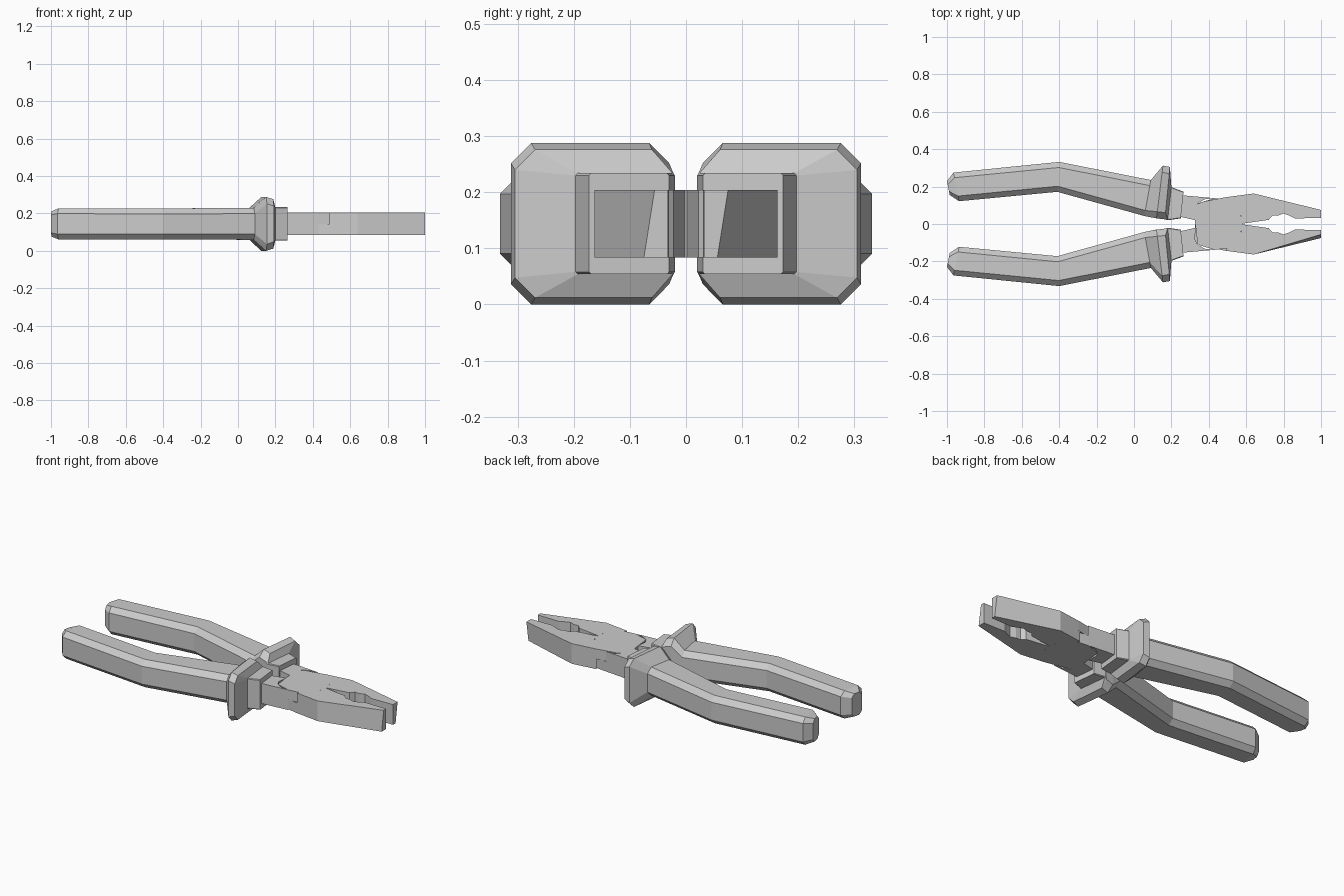
import bpy, bmesh, math

if "Cube" in bpy.data.objects:
    bpy.data.objects.remove(bpy.data.objects["Cube"])

Z = 0.144          # mid-height of the tool
H = 0.06           # half thickness of the steel


def finish(name, bm):
    bmesh.ops.recalc_face_normals(bm, faces=bm.faces)
    me = bpy.data.meshes.new(name)
    bm.to_mesh(me)
    bm.free()
    ob = bpy.data.objects.new(name, me)
    bpy.context.collection.objects.link(ob)
    return ob


def loft(bm, rings):
    rows = [[bm.verts.new(p) for p in r] for r in rings]
    n = len(rows[0])
    for a, b in zip(rows, rows[1:]):
        for i in range(n):
            bm.faces.new((a[i], a[(i + 1) % n], b[(i + 1) % n], b[i]))
    bm.faces.new(rows[0])
    bm.faces.new(rows[-1])


def section(inner, outer, h, c):
    # chamfered rectangle standing upright between two plan points
    (ax, ay), (bx, by) = inner, outer
    t = c / math.hypot(bx - ax, by - ay)
    pts = [(0, -h + c), (t, -h), (1 - t, -h), (1, -h + c),
           (1, h - c), (1 - t, h), (t, h), (0, h - c)]
    return [(ax + (bx - ax) * u, ay + (by - ay) * u, Z + z) for u, z in pts]


def prism(bm, bottom, z0, z1, top=None):
    loft(bm, [[(x, y, z0) for x, y in bottom], [(x, y, z1) for x, y in (top or bottom)]])


# grip: handle, flared guard and sleeve in one loft
grip_sections = [
    ((-0.985, 0.155), (-1.0, 0.23), 0.068, 0.02),
    ((-0.935, 0.122), (-0.965, 0.275), 0.083, 0.028),
    ((-0.41, 0.172), (-0.40, 0.332), 0.083, 0.03),
    ((0.055, 0.043), (0.09, 0.235), 0.085, 0.03),
    ((0.12, 0.03), (0.155, 0.312), 0.144, 0.036),
    ((0.165, 0.025), (0.192, 0.305), 0.132, 0.036),
    ((0.18, 0.02), (0.20, 0.197), 0.09, 0.004),
    ((0.25, 0.03), (0.265, 0.173), 0.09, 0.004),
]
bm = bmesh.new()
loft(bm, [section(*s) for s in grip_sections])
grip = finish("grip_upper", bm)

# steel half: full-height neck, half-height pivot plate, full-height jaw
bm = bmesh.new()
prism(bm, [(0.22, 0.045), (0.33, 0.02), (0.325, 0.08), (0.34, 0.11), (0.38, 0.133),
           (0.43, 0.138), (0.24, 0.155)], Z - H, Z + H)
prism(bm, [(0.33, 0.02), (0.32, -0.075), (0.335, -0.105), (0.37, -0.12), (0.5, -0.145),
           (0.545, -0.08), (0.58, -0.03), (0.58, 0.02), (0.56, 0.075), (0.5, 0.13),
           (0.43, 0.138), (0.34, 0.11)], Z - H, Z)
jaw = [(0.58, -0.002), (0.72, -0.022), (0.74, -0.045), (0.77, -0.045), (0.80, -0.056),
       (0.83, -0.045), (0.86, -0.03), (0.99, -0.032), (0.99, -0.075), (0.64, -0.163),
       (0.49, -0.143), (0.51, -0.11), (0.54, -0.08), (0.575, -0.04)]
jaw_top = [(1.0 if x == 0.99 else x, -0.056 if y == -0.075 else y) for x, y in jaw]
jaw = [(1.0 if x == 0.99 else x, y) for x, y in jaw]
prism(bm, jaw, Z - H, Z + H, jaw_top)
steel = finish("steel_half_lower_jaw", bm)

# second half is the first turned over about the long axis
for ob, name in ((grip, "grip_lower"), (steel, "steel_half_upper_jaw")):
    twin = bpy.data.objects.new(name, ob.data)
    twin.rotation_euler = (math.pi, 0, 0)
    twin.location = (0, 0, 2 * Z)
    bpy.context.collection.objects.link(twin)
